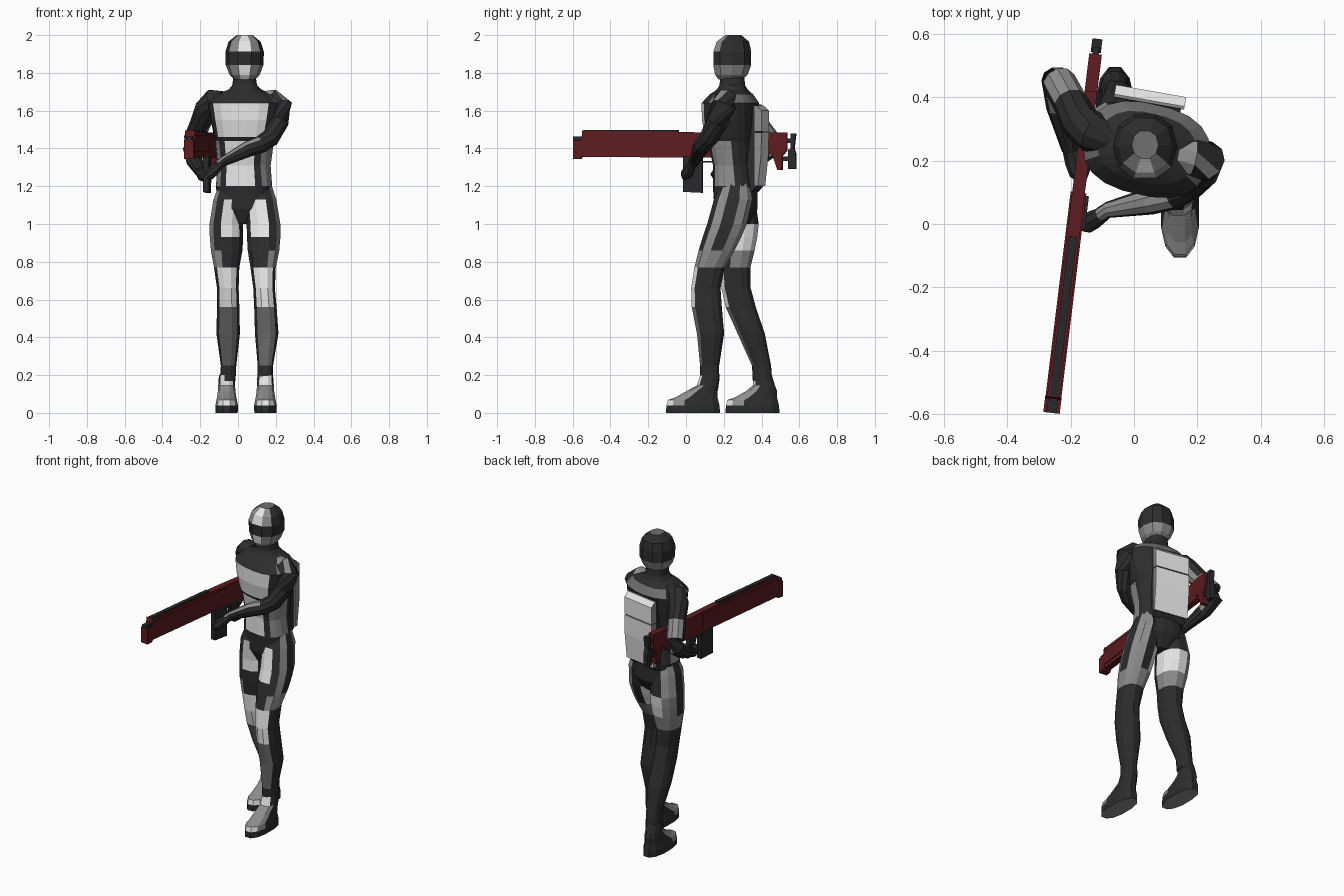
import bpy, bmesh, math
from mathutils import Vector, Matrix

COLOURS = [("suit black", (0.026, 0.026, 0.027)), ("white armour", (0.8, 0.8, 0.8)),
           ("light grey armour", (0.27, 0.27, 0.27)), ("mid grey armour", (0.16, 0.16, 0.16)),
           ("dark red", (0.112, 0.012, 0.015)), ("gun black", (0.022, 0.022, 0.024))]
BLACK, WHITE, GREY, MID, RED, GUN = range(6)
MATS = []
for name, c in COLOURS:
    m = bpy.data.materials.new(name)
    m.diffuse_color = (*c, 1)
    MATS.append(m)


def finish(name, bm):
    """Turn a bmesh into a flat-shaded object."""
    me = bpy.data.meshes.new(name)
    for m in MATS:
        me.materials.append(m)
    bm.to_mesh(me)
    bm.free()
    ob = bpy.data.objects.new(name, me)
    bpy.context.collection.objects.link(ob)
    return ob


def skin(name, rings, rule):
    """Bridge rings of points; rule(centre, normal, angle from front) picks the colour."""
    bm = bmesh.new()
    n = len(rings[0])
    vs = [[bm.verts.new(p) for p in r] for r in rings]
    angle = {}
    for a, b in zip(vs, vs[1:]):
        for i in range(n):
            j = (i + 1) % n
            f = bm.faces.new((a[i], a[j], b[j], b[i]))
            deg = i * 360 / n
            angle[f] = deg if deg <= 180 else deg - 360
    for cap in (vs[0], vs[-1]):
        angle[bm.faces.new(cap)] = 180
    bmesh.ops.recalc_face_normals(bm, faces=bm.faces)
    for f, a in angle.items():
        f.material_index = rule(f.calc_center_median(), f.normal, a)
    return finish(name, bm)


def power(v, e):
    return math.copysign(abs(v) ** e, v)


def loft(name, rows, rule, n=12, e=0.85):
    """Horizontal rounded rings: x, y, z, half width, half depth, turn in degrees."""
    rings = []
    for x, y, z, rx, ry, turn in rows:
        rot = Matrix.Rotation(math.radians(turn), 3, 'Z')
        ts = [(i - 0.5) * math.tau / n for i in range(n)]
        rings.append([Vector((x, y, z)) + rot @ Vector(
            (rx * power(math.sin(t), e), -ry * power(math.cos(t), e), 0)) for t in ts])
    return skin(name, rings, rule)


def tube(name, pts, rule, n=10):
    """Limb along a path of x, y, z, radius."""
    ps = [Vector(p[:3]) for p in pts]
    rings = []
    for k, p in enumerate(ps):
        t = (ps[min(k + 1, len(ps) - 1)] - ps[max(k - 1, 0)]).normalized()
        u = t.cross(Vector((0, 0, 1))).normalized()
        v = u.cross(t)
        r = pts[k][3]
        rings.append([p + (u * math.cos(i * math.tau / n) + v * math.sin(i * math.tau / n)) * r
                      for i in range(n)])
    return skin(name, rings, rule)


def extrude(name, prof, x0, x1, mat, loc, turn, back=None):
    """Side profile of (y, z) points pulled from x0 to x1; back recolours rear faces."""
    bm = bmesh.new()
    a = [bm.verts.new((x0, y, z)) for y, z in prof]
    b = [bm.verts.new((x1, y, z)) for y, z in prof]
    n = len(prof)
    for i in range(n):
        bm.faces.new((a[i], a[(i + 1) % n], b[(i + 1) % n], b[i]))
    bm.faces.new(a)
    bm.faces.new(b)
    bmesh.ops.recalc_face_normals(bm, faces=bm.faces)
    for f in bm.faces:
        f.material_index = back if back is not None and f.normal.y > 0.6 else mat
    bm.transform(Matrix.Translation(loc) @ Matrix.Rotation(math.radians(turn), 4, 'Z'))
    return finish(name, bm)


# Torso with chest plate, belly plate and side strips
def torso_rule(c, n, a):
    if 1.455 < c.z < 1.65 and abs(a) < 40 or 1.2 < c.z < 1.44 and abs(a) < 20:
        return WHITE
    if 1.2 < c.z < 1.44 and 50 < abs(a) < 95:
        return GREY
    if 1.635 < c.z < 1.69 and abs(a) > 60:
        return MID
    return BLACK


loft("torso", [(.035, .26, 1.0, .05, .07, -8), (.035, .265, 1.08, .14, .112, -8),
               (.032, .26, 1.2, .148, .115, -10), (.032, .255, 1.31, .14, .108, -12),
               (.035, .245, 1.44, .155, .125, -13), (.037, .24, 1.46, .162, .132, -13),
               (.04, .235, 1.55, .183, .145, -13), (.04, .235, 1.64, .2, .145, -13),
               (.04, .24, 1.685, .155, .11, -13), (.037, .245, 1.712, .085, .08, -10),
               (.035, .245, 1.735, .066, .068, 0), (.035, .245, 1.78, .06, .065, 0)],
     torso_rule, 20, 0.8)


# Helmet with dark visor band, dark back and grey jaw
def head_rule(c, n, a):
    if n.z > 0.95:
        return MID
    if 1.84 < c.z < 1.915:
        return BLACK
    if abs(a) < 20:
        return WHITE
    return GREY if c.z < 1.84 or abs(a) < 50 else BLACK


loft("helmet", [(.035, .235, 1.765, .055, .065, 0), (.035, .24, 1.79, .08, .09, 0),
                (.035, .245, 1.842, .1, .105, 0), (.035, .245, 1.912, .102, .105, 0),
                (.035, .248, 1.965, .085, .09, 0), (.035, .25, 2.0, .042, .045, 0)],
     head_rule, 10, 0.9)

# Legs: z, front x y, rear x y, half width, half depth
LEG = [(1.22, .115, .262, -.04, .27, .06, .075), (1.13, .12, .25, -.047, .265, .085, .105),
       (1.0, .135, .217, -.062, .28, .092, .108), (.93, .136, .19, -.061, .275, .091, .105),
       (.86, .135, .162, -.06, .268, .086, .098), (.77, .133, .125, -.06, .26, .069, .083),
       (.66, .138, .105, -.054, .265, .059, .08), (.56, .145, .11, -.052, .29, .061, .082),
       (.42, .152, .13, -.052, .345, .064, .074), (.25, .145, .125, -.05, .4, .042, .052),
       (.17, .143, .125, -.055, .405, .043, .053)]
for side, s, k in (("forward", 1, 1), ("rear", -1, 3)):
    def leg_rule(c, n, a, s=s):
        out = a * s                      # positive angle is the outer side
        if c.z > 0.86:
            if -45 < out < 15 and .93 < c.z < 1.13 or out < -75 and c.z < 1.0:
                return WHITE
            return GREY if 45 < out < 75 or 110 < out < 160 else BLACK
        if c.z > 0.77:
            return BLACK if -75 < out < 15 else GREY
        if c.z > 0.56:
            return WHITE if abs(a) < 35 else BLACK
        return MID if c.z > 0.25 and abs(a) < 35 else BLACK

    loft(side + "_leg", [(r[k], r[k + 1], r[0], r[5], r[6], 0) for r in LEG], leg_rule)

    # Boot: dark sole rim, white toe cap and ankle guard, grey instep
    def boot_rule(c, n, a):
        if n.z < -0.9:
            return GREY
        if c.z < 0.04 or abs(a) > 65:
            return BLACK
        if abs(a) < 35 and (c.z < 0.07 or 0.13 < c.z):
            return WHITE
        return GREY if c.z < 0.13 else BLACK

    x, y = (.145, 0) if s > 0 else (-.06, .315)
    back = 0 if s > 0 else -.035
    loft(side + "_boot", [(x, y + .037, 0, .06, .147, 0), (x, y + .037, .038, .062, .145, 0),
                          (x, y + .037, .068, .056, .137, 0), (x, y + .055, .082, .053, .115, 0),
                          (x, y + .085, .115, .048, .085, 0),
                          (x, y + .115 + back / 2, .145, .046, .06, 0),
                          (x, y + .125 + back, .2, .042, .051, 0)], boot_rule)


# Arms: supporting arm across the chest, trigger arm bent behind
def support_rule(c, n, a):
    if c.x < .11 and n.z > .3 or c.x > .14 and n.z > .8:
        return GREY
    return BLACK


tube("support_arm", [(.13, .22, 1.65, .055), (.18, .21, 1.65, .066), (.222, .2, 1.625, .066),
                     (.21, .165, 1.54, .058), (.17, .12, 1.455, .05), (.12, .09, 1.42, .046),
                     (.05, .072, 1.395, .043), (-.08, .045, 1.33, .026), (-.105, .03, 1.31, .024)],
     support_rule)
tube("support_hand", [(-.09, .035, 1.32, .022), (-.125, .015, 1.285, .03),
                      (-.15, 0, 1.262, .03), (-.168, -.005, 1.245, .018)],
     lambda c, n, a: BLACK, 8)
tube("trigger_arm", [(-.08, .27, 1.65, .055), (-.13, .29, 1.65, .066), (-.165, .315, 1.615, .062),
                     (-.2, .38, 1.53, .055), (-.235, .445, 1.445, .054), (-.242, .455, 1.4, .05),
                     (-.232, .37, 1.34, .045), (-.2, .235, 1.275, .028)],
     lambda c, n, a: GREY if c.z < 1.58 and c.y > .33 and (n.z > .4 or n.x > .7) else BLACK)
tube("trigger_hand", [(-.205, .25, 1.28, .024), (-.185, .2, 1.258, .034),
                      (-.17, .16, 1.26, .034), (-.165, .14, 1.275, .018)],
     lambda c, n, a: BLACK, 8)

# Backpack: dark body with two bright back plates
PACK = (.035, .24, 0)
extrude("backpack_body", [(.08, 1.63), (.14, 1.633), (.15, 1.6), (.15, 1.2), (.125, 1.17),
                          (.08, 1.17)], -.12, .09, BLACK, PACK, -10)
extrude("backpack_upper_plate", [(.14, 1.628), (.15, 1.628), (.18, 1.6), (.18, 1.49), (.14, 1.49)],
        -.125, .1, GREY, PACK, -10, WHITE)
extrude("backpack_lower_plate", [(.14, 1.484), (.18, 1.484), (.177, 1.36), (.16, 1.2),
                                 (.14, 1.2)], -.125, .1, GREY, PACK, -10, WHITE)

# Long gun, built along y and turned as one
AT = (-.187, 0, 0)


def gun(name, prof, x0, x1, mat):
    extrude(name, prof, x0, x1, mat, AT, -7)


def rect(y0, y1, z0, z1):
    return [(y0, z0), (y1, z0), (y1, z1), (y0, z1)]


gun("gun_barrel_shroud", [(-.57, 1.355), (.44, 1.35), (.44, 1.475), (.1, 1.485), (-.55, 1.493)],
    -.02, .02, RED)
gun("gun_side_rib", rect(-.55, .1, 1.38, 1.47), -.025, .025, RED)
gun("gun_muzzle", [(-.6, 1.345), (-.56, 1.345), (-.55, 1.36), (-.55, 1.495), (-.555, 1.445),
                   (-.6, 1.445)], -.026, .026, RED)
gun("gun_front_sight", rect(-.6, -.55, 1.44, 1.463), -.016, .016, GUN)
gun("gun_top_rail", rect(-.545, -.04, 1.48, 1.497), -.013, .013, GUN)
gun("gun_stock", [(.42, 1.37), (.46, 1.37), (.49, 1.285), (.515, 1.285), (.515, 1.36),
                  (.54, 1.39), (.54, 1.485), (.42, 1.485)], -.02, .02, RED)
gun("gun_butt_plate", [(.545, 1.29), (.588, 1.29), (.588, 1.37), (.578, 1.4), (.588, 1.48),
                       (.56, 1.48), (.56, 1.4), (.545, 1.39)], -.016, .016, GUN)
for z in (1.345, 1.44):
    gun("gun_butt_rod", rect(.5, .57, z - .012, z + .012), -.01, .01, GUN)
gun("gun_magazine", [(-.012, 1.17), (.092, 1.165), (.092, 1.36), (-.012, 1.36)],
    .004, .034, GUN)
gun("gun_trigger_guard", rect(.09, .19, 1.325, 1.333), -.006, .012, GUN)
gun("gun_grip", [(.14, 1.36), (.2, 1.36), (.23, 1.22), (.18, 1.22)], -.012, .018, GUN)
